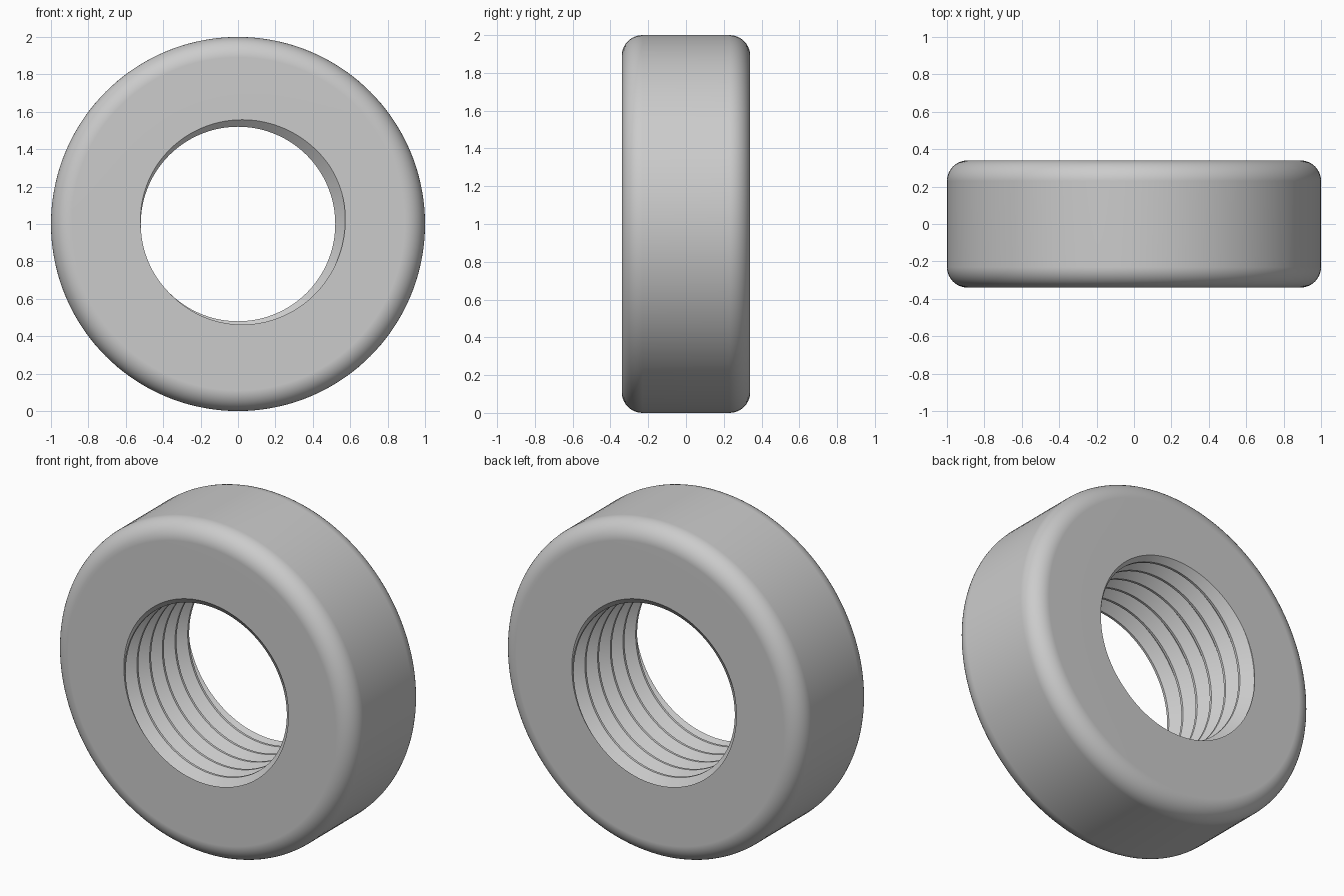
import bpy
import bmesh
from math import cos, sin, pi

default = bpy.data.objects.get("Cube")
if default:
    bpy.data.objects.remove(default, do_unlink=True)

# Main dimensions
OUTER, HALF, FILLET = 1.0, 0.34, 0.11
MINOR, MAJOR, PITCH = 0.52, 0.58, 0.1206
START = 205 / 360          # turn at which the thread crest meets the front face
CREST, ROOT = 0.06, 0.48   # half widths, as parts of one pitch
COLUMNS, ARC = 144, 10


def bore_radius(y, turn):
    """Radius of the threaded bore at depth y and angle turn."""
    phase = (y + HALF) / PITCH + turn - START
    d = abs(phase - round(phase))
    depth = min(max((d - CREST) / (ROOT - CREST), 0), 1)
    return MINOR + (MAJOR - MINOR) * depth


def section(turn):
    """Closed cross-section (radius, y) of the ring at one angle."""
    points = []
    # Helical thread, trimmed at both end faces
    for k in range(-1, 9):
        for b in (-CREST, CREST, ROOT, 1 - ROOT):
            y = PITCH * (k + b - turn + START) - HALF
            y = min(max(y, -HALF), HALF)
            points.append((bore_radius(y, turn), y))
    # Rounded outer rim
    arc = [(OUTER - FILLET + FILLET * sin(a), HALF - FILLET + FILLET * cos(a))
           for a in (i * pi / 2 / ARC for i in range(ARC + 1))]
    return points + arc + [(r, -y) for r, y in reversed(arc)]


# Threaded ring: sweep the changing section once around the axis
bm = bmesh.new()
columns = []
for i in range(COLUMNS + 1):
    turn = i / COLUMNS
    c, s = cos(turn * 2 * pi), sin(turn * 2 * pi)
    columns.append([bm.verts.new((r * c, y, OUTER + r * s))
                    for r, y in section(turn)])
for a, b in zip(columns, columns[1:]):
    for j in range(len(a)):
        n = (j + 1) % len(a)
        bm.faces.new((a[j], a[n], b[n], b[j]))
bmesh.ops.remove_doubles(bm, verts=bm.verts[:], dist=0.00005)
bmesh.ops.recalc_face_normals(bm, faces=bm.faces[:])

mesh = bpy.data.meshes.new("threaded_ring")
bm.to_mesh(mesh)
bm.free()
ring = bpy.data.objects.new("threaded_ring", mesh)
bpy.context.collection.objects.link(ring)

# Plain grey metal
grey = bpy.data.materials.new("plain grey")
grey.use_nodes = True
colour = (0.6, 0.6, 0.6, 1)
grey.diffuse_color = colour
grey.node_tree.nodes["Principled BSDF"].inputs["Base Color"].default_value = colour
mesh.materials.append(grey)

# Smooth curves, crisp thread edges and flat end faces
bpy.ops.object.select_all(action="DESELECT")
ring.select_set(True)
bpy.context.view_layer.objects.active = ring
bpy.ops.object.shade_smooth_by_angle(angle=pi / 6)
weighted = ring.modifiers.new("flat_ends", "WEIGHTED_NORMAL")
weighted.keep_sharp = True
